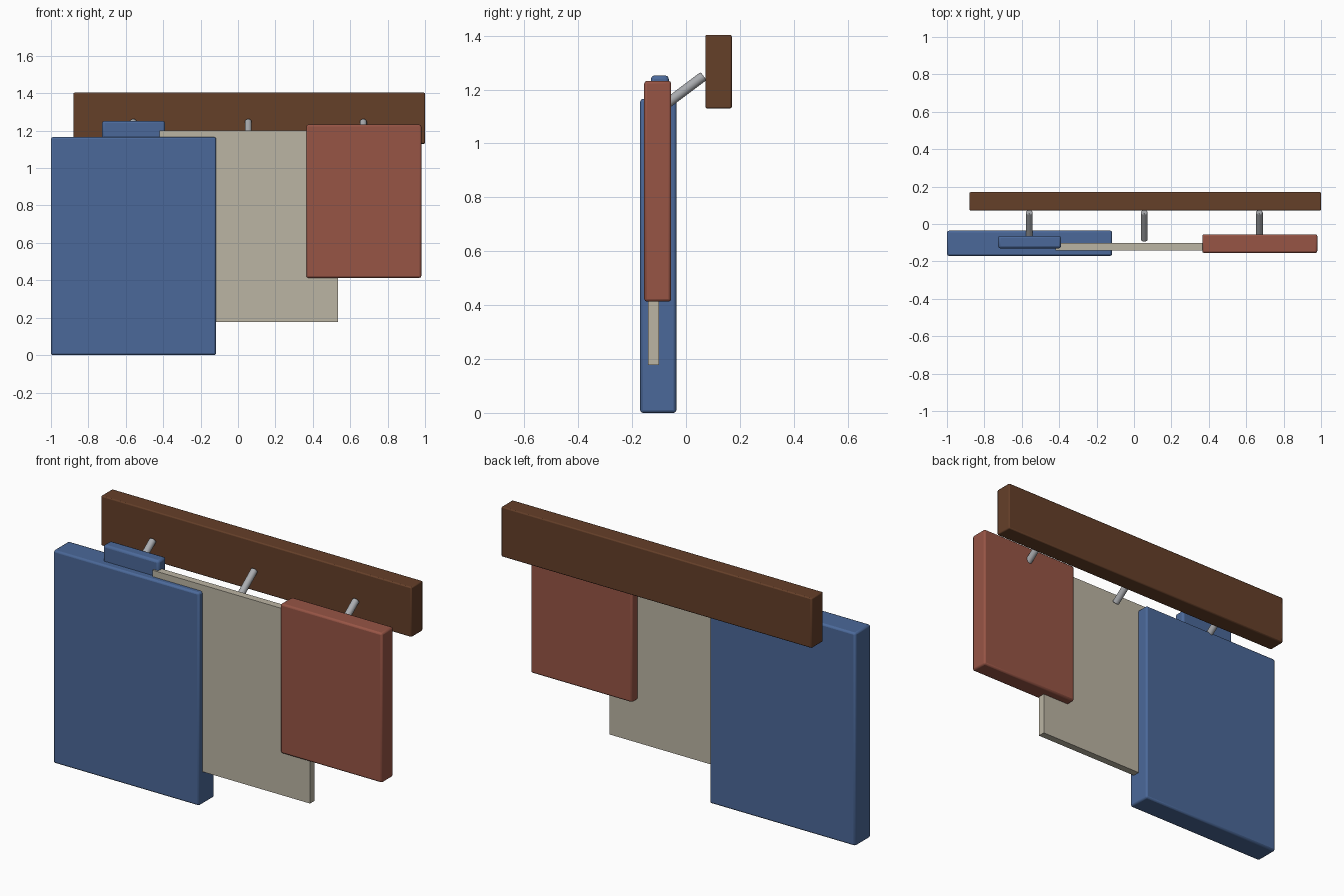
import bpy
from mathutils import Vector

if "Cube" in bpy.data.objects:
    bpy.data.objects.remove(bpy.data.objects["Cube"])


def material(name, rgb):
    m = bpy.data.materials.new(name)
    m.diffuse_color = (*rgb, 1)
    m.use_nodes = True
    m.node_tree.nodes["Principled BSDF"].inputs["Base Color"].default_value = m.diffuse_color
    return m


BROWN = material("dark_wood", (0.13, 0.05, 0.022))
BLUE = material("blue_cloth", (0.07, 0.14, 0.32))
CREAM = material("cream_cloth", (0.50, 0.46, 0.37))
RED = material("red_cloth", (0.31, 0.09, 0.06))
STEEL = material("steel", (0.40, 0.41, 0.43))


def finish(name, mat, bevel, segments=2):
    ob = bpy.context.object
    ob.name = name
    ob.data.materials.append(mat)
    if bevel:
        mod = ob.modifiers.new("soft_edges", "BEVEL")
        mod.width = bevel
        mod.segments = segments
        mod.limit_method = "ANGLE"
        bpy.ops.object.shade_smooth_by_angle()
    return ob


def slab(name, lo, hi, mat, bevel=0.0):
    lo, hi = Vector(lo), Vector(hi)
    bpy.ops.mesh.primitive_cube_add(size=1, location=(lo + hi) / 2)
    bpy.context.object.scale = hi - lo
    bpy.ops.object.transform_apply(location=False, rotation=False, scale=True)
    return finish(name, mat, bevel)


def rod(name, a, b, radius, mat, bevel):
    a, b = Vector(a), Vector(b)
    bpy.ops.mesh.primitive_cylinder_add(vertices=24, radius=radius,
                                        depth=(b - a).length, location=(a + b) / 2)
    bpy.context.object.rotation_euler = (b - a).to_track_quat("Z", "Y").to_euler()
    return finish(name, mat, bevel)


# Wall board
slab("back_board", (-0.88, 0.072, 1.13), (1.0, 0.17, 1.403), BROWN, 0.006)

# Slanted pegs
for i, x in enumerate((-0.56, 0.055, 0.67)):
    rod(f"peg_{i + 1}", (x, 0.065, 1.25), (x, -0.085, 1.137), 0.0185, STEEL, 0.005)

# Blue coat with collar
slab("coat_body", (-1.0, -0.17, 0.0), (-0.117, -0.036, 1.165), BLUE, 0.01)
slab("coat_collar", (-0.727, -0.13, 1.14), (-0.39, -0.064, 1.252), BLUE, 0.012)

# Cream cloth sheet
slab("hanging_sheet", (-0.42, -0.141, 0.178), (0.535, -0.101, 1.2), CREAM)

# Red bag
slab("hanging_bag", (0.365, -0.155, 0.413), (0.98, -0.055, 1.232), RED, 0.01)
